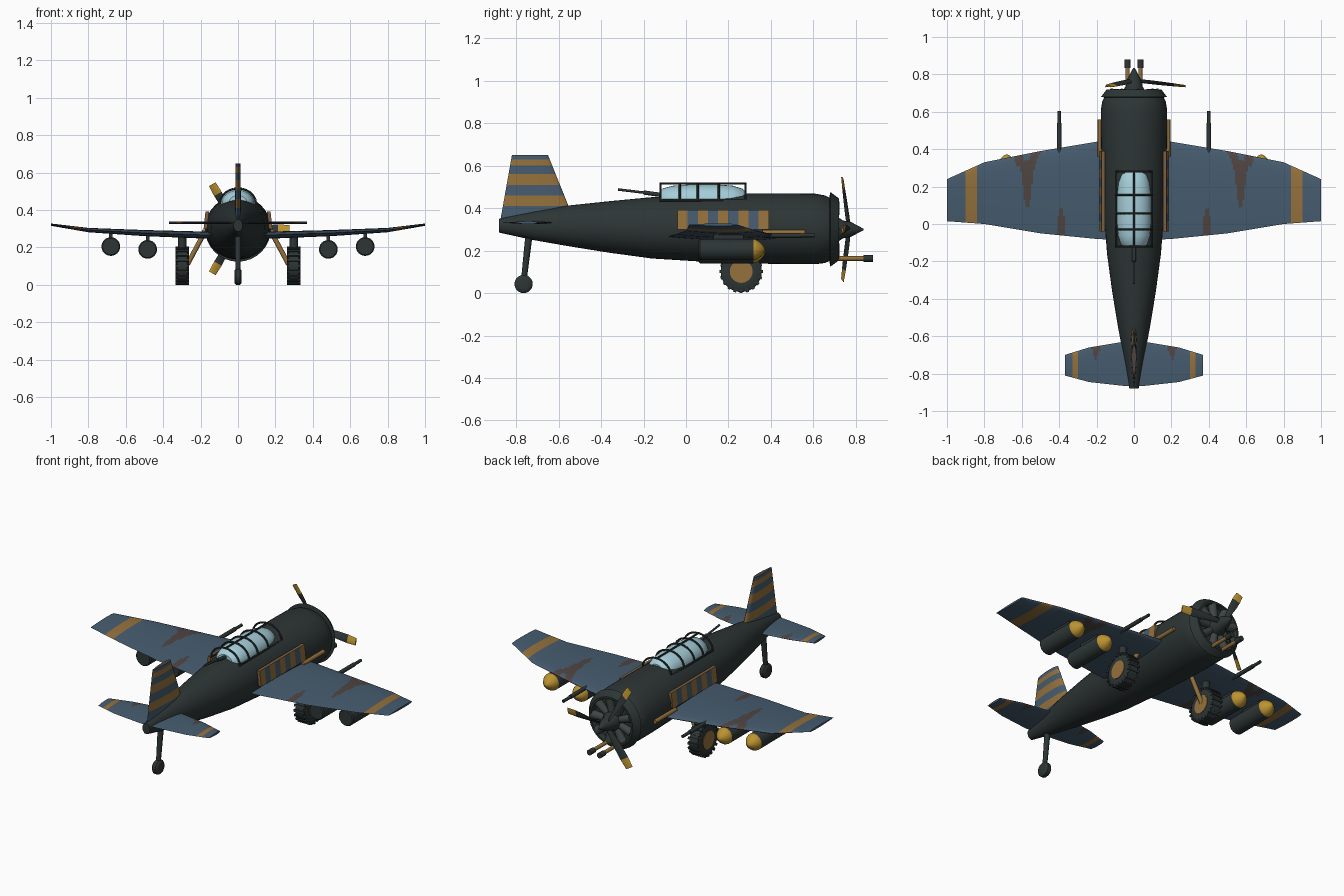
import bpy, bmesh, math
from mathutils import Vector, Matrix

if "Cube" in bpy.data.objects:
    bpy.data.objects.remove(bpy.data.objects["Cube"])


def material(name, r, g, b):
    m = bpy.data.materials.new(name)
    m.use_nodes = True
    m.diffuse_color = (r, g, b, 1)
    m.node_tree.nodes["Principled BSDF"].inputs["Base Color"].default_value = (r, g, b, 1)
    return m


DARK = material("dark green grey", 0.026, 0.036, 0.035)
BLUE = material("slate blue", 0.062, 0.108, 0.16)
ORANGE = material("ochre", 0.30, 0.165, 0.045)
YELLOW = material("yellow", 0.50, 0.29, 0.03)
BROWN = material("camouflage brown", 0.08, 0.06, 0.055)
TAN = material("tan", 0.20, 0.11, 0.05)
GLASS = material("pale glass", 0.38, 0.62, 0.70)
STEEL = material("engine grey", 0.05, 0.062, 0.06)


def finish(name, bm, mats, rule=None, smooth=True):
    """Turn a bmesh into an object; rule(centre, normal) picks a material index."""
    bmesh.ops.recalc_face_normals(bm, faces=bm.faces)
    if rule:
        for f in bm.faces:
            f.material_index = rule(f.calc_center_median(), f.normal)
    me = bpy.data.meshes.new(name)
    bm.to_mesh(me)
    bm.free()
    ob = bpy.data.objects.new(name, me)
    bpy.context.collection.objects.link(ob)
    for m in mats:
        me.materials.append(m)
    if smooth:
        bpy.ops.object.select_all(action="DESELECT")
        bpy.context.view_layer.objects.active = ob
        ob.select_set(True)
        bpy.ops.object.shade_smooth_by_angle(angle=math.radians(35))
    return ob


def loft(bm, rings):
    """Skin a row of closed rings and cap both ends."""
    rows = [[bm.verts.new(p) for p in ring] for ring in rings]
    n = len(rows[0])
    for a, b in zip(rows, rows[1:]):
        for i in range(n):
            j = (i + 1) % n
            bm.faces.new((a[i], a[j], b[j], b[i]))
    bm.faces.new(rows[0])
    bm.faces.new(rows[-1])


def rod(bm, a, b, r1, r2=None, sides=12):
    a, b = Vector(a), Vector(b)
    m = Matrix.Translation((a + b) / 2) @ (b - a).to_track_quat("Z", "Y").to_matrix().to_4x4()
    bmesh.ops.create_cone(bm, cap_ends=True, segments=sides, radius1=r1,
                          radius2=r1 if r2 is None else r2, depth=(b - a).length, matrix=m)


def rods(name, segments, mat, sides=12):
    bm = bmesh.new()
    for s in segments:
        rod(bm, *s, sides=sides)
    return finish(name, bm, [mat])


def lathe(bm, profile, centre, axis, sides=32):
    """Spin (along, radius) pairs round the x or y axis through centre."""
    rings = []
    for d, r in profile:
        ring = []
        for k in range(sides):
            t = math.tau * k / sides
            c, s = r * math.cos(t), r * math.sin(t)
            ring.append(Vector(centre) + Vector((d, c, s) if axis == "x" else (c, d, s)))
        rings.append(ring)
    loft(bm, rings)


def lerp(table, x):
    """Read a row of values from a station table."""
    for a, b in zip(table, table[1:]):
        if x <= b[0]:
            t = (x - a[0]) / (b[0] - a[0])
            return [p + (q - p) * t for p, q in zip(a[1:], b[1:])]
    return table[-1][1:]


def section(front, back, half, n=16):
    """Lens aerofoil loop of (chord position, offset)."""
    out = []
    for k in range(2 * n):
        t = math.pi * k / n
        u = (1 - math.cos(t)) / 2
        shape = 1.9 * math.sqrt(u) * (1 - u) ** 0.9 if u > 0 else 0
        out.append((front + (back - front) * u, half * (shape + 0.02) * (1 if k <= n else -1)))
    return out


# Fuselage: y, bottom, top, half width
body = [(-0.88, 0.285, 0.35, 0.025), (-0.72, 0.25, 0.385, 0.053), (-0.56, 0.222, 0.412, 0.084),
        (-0.36, 0.19, 0.433, 0.117), (-0.16, 0.163, 0.452, 0.144), (0.08, 0.148, 0.466, 0.163),
        (0.3, 0.14, 0.47, 0.173), (0.5, 0.136, 0.47, 0.177), (0.61, 0.136, 0.468, 0.177),
        (0.655, 0.142, 0.46, 0.17), (0.685, 0.155, 0.445, 0.155)]
bm = bmesh.new()
loft(bm, [[(w * math.cos(math.tau * k / 40), y, (lo + hi) / 2 + (hi - lo) / 2 * math.sin(math.tau * k / 40))
           for k in range(40)] for y, lo, hi, w in body])
finish("fuselage", bm, [DARK])

# Cowl lip, engine and spinner
nose = Vector((0, 0, 0.3))
bm = bmesh.new()
lathe(bm, [(0.675, 0.15), (0.68, 0.176), (0.72, 0.146), (0.72, 0.135), (0.686, 0.13)], nose, "y")
finish("cowl_lip", bm, [DARK])
cylinders = []
for k in range(9):
    d = Vector((math.cos(math.tau * k / 9), 0, math.sin(math.tau * k / 9)))
    c = nose + Vector((0, 0.698, 0))
    cylinders.append((c + d * 0.03, c + d * 0.132, 0.018, 0.026))
rods("engine_cylinders", cylinders, STEEL)
bm = bmesh.new()
lathe(bm, [(0.68, 0.055), (0.72, 0.055), (0.74, 0.042), (0.775, 0.036), (0.835, 0.004)], nose, "y", 20)
finish("spinner", bm, [DARK])

# Propeller blades with painted tips
blade = [(0.02, 0.011, 60), (0.08, 0.016, 40), (0.15, 0.022, 25), (0.215, 0.024, 18), (0.275, 0.021, 14)]
bm = bmesh.new()
for k in range(3):
    t = math.tau * k / 3
    d, side = Vector((math.cos(t), 0, math.sin(t))), Vector((-math.sin(t), 0, math.cos(t)))
    rings = []
    for r, half, pitch in blade:
        p = math.radians(pitch)
        chord = side * math.cos(p) + Vector((0, math.sin(p), 0))
        flat = Vector((0, math.cos(p), 0)) - side * math.sin(p)
        c = nose + d * r + Vector((0, 0.768 - 0.11 * r, 0))
        rings.append([c + chord * u + flat * v for u, v in section(-half, half, 0.005, 5)])
    loft(bm, rings)
finish("propeller", bm, [DARK, YELLOW], lambda c, n: int((c - nose - Vector((0, c.y, 0))).length > 0.217))

# Main wing: x, leading y, trailing y, centre z, half thickness
wing = [(0, 0.45, -0.09, 0.264, 0.024), (0.2, 0.44, -0.08, 0.267, 0.024), (0.5, 0.39, -0.05, 0.277, 0.021),
        (0.8, 0.33, 0.0, 0.293, 0.015), (1.0, 0.24, 0.015, 0.322, 0.008)]


def wing_paint(c, n):
    x, y = abs(c.x), c.y
    if 0.84 < x < 0.90:
        return 1
    trunk = 0.1 < y < 0.34 and abs(x - 0.57) < 0.012 + 0.12 * (y - 0.1)
    arms = y > 0.3 and min(abs(x - 0.6 - 0.3 * (y - 0.3)), abs(x - 0.57 + 0.6 * (y - 0.3))) < 0.025
    streak = -0.07 < y < 0.09 and abs(x - 0.39) < 0.022 * min(1, (0.1 - y) / 0.08)
    return 2 if trunk or arms or streak else 0


bm = bmesh.new()
rings = []
for k in range(-100, 101):
    x = k / 100
    lead, trail, z, half = lerp(wing, abs(x))
    rings.append([(x, y, z + h) for y, h in section(lead, trail, half)])
loft(bm, rings)
finish("wing", bm, [BLUE, ORANGE, BROWN], wing_paint)

# Tailplane: x, leading y, trailing y
tail = [(0, -0.62, -0.868), (0.06, -0.63, -0.865), (0.24, -0.66, -0.845), (0.37, -0.70, -0.81)]
bm = bmesh.new()
rings = []
for k in range(-37, 38):
    lead, trail = lerp(tail, abs(k) / 100)
    rings.append([(k / 100, y, 0.332 + h) for y, h in section(lead, trail, 0.009, 12)])
loft(bm, rings)
finish("tailplane", bm, [BLUE, ORANGE, BROWN], lambda c, n: 1 if 0.30 < abs(c.x) < 0.33 else
       2 if c.y > -0.73 and abs(abs(c.x) - 0.205) < 0.022 * (c.y + 0.74) / 0.07 else 0)

# Striped fin
bands = [(0.41, 0.46), (0.51, 0.56), (0.6, 0.63)]
bm = bmesh.new()
rings = []
for k in range(32):
    z = 0.34 + k / 100
    u = (z - 0.34) / 0.31
    rings.append([(h, y, z) for y, h in section(-0.525 - 0.125 * u, -0.875 + 0.055 * u, 0.022 - 0.006 * u, 12)])
loft(bm, rings)
finish("fin", bm, [BLUE, ORANGE, BROWN], lambda c, n: 2 if n.z > 0.9 else
       int(any(a < c.z < b for a, b in bands)))

# Canopy glass: y, half width, top
glass = [(-0.125, 0.05, 0.478), (-0.11, 0.07, 0.493), (-0.06, 0.086, 0.506), (0.02, 0.092, 0.512),
         (0.14, 0.092, 0.512), (0.22, 0.084, 0.506), (0.265, 0.07, 0.492), (0.28, 0.05, 0.478)]
bm = bmesh.new()
loft(bm, [[(w * math.cos(math.tau * k / 28), y, 0.435 + (top - 0.435) * math.sin(math.tau * k / 28))
           for k in range(28)] for y, w, top in glass])
finish("canopy_glass", bm, [GLASS])

# Canopy frames
frames = []
for y in (-0.12, -0.03, 0.055, 0.155, 0.28):
    arc = [Vector((0.096 * math.cos(math.pi * k / 12), y, 0.437 + 0.079 * math.sin(math.pi * k / 12)))
           for k in range(13)]
    frames += [(a, b, 0.0055) for a, b in zip(arc, arc[1:])]
for x, z in ((0, 0.516), (0.096, 0.437), (-0.096, 0.437)):
    frames.append(((x, -0.125, z), (x, 0.285, z), 0.0055))
rods("canopy_frames", frames, DARK, 8)

# Rear gun, nose guns, wing guns
rods("rear_gun", [((0, -0.32, 0.488), (0, -0.12, 0.464), 0.006), ((0, -0.2, 0.474), (0, -0.1, 0.46), 0.01)], DARK)
sides = (-1, 1)
rods("nose_gun_barrels", [((s * 0.034, 0.6, 0.163), (s * 0.034, 0.84, 0.163), 0.011) for s in sides], ORANGE)
rods("nose_gun_muzzles", [((s * 0.034, 0.835, 0.163), (s * 0.034, 0.88, 0.163), 0.016) for s in sides], DARK)
rods("wing_guns", [((s * 0.4, 0.36, 0.272), (s * 0.4, y, 0.272), r)
                   for s in sides for y, r in ((0.54, 0.012), (0.605, 0.009))], DARK)
rods("exhaust_pipes", [((s * 0.182, 0.36, 0.285), (s * 0.182, 0.56, 0.285), 0.012) for s in sides], ORANGE)

for s, label in ((-1, "right"), (1, "left")):
    # Striped side panel, leaning in towards the top
    bm = bmesh.new()
    rings = []
    for k in range(10):
        y = -0.04 + 0.43 * k / 9
        rings.append([(s * x, y, z) for x, z in ((0.165, 0.3), (0.184, 0.3), (0.174, 0.392), (0.155, 0.392))])
    loft(bm, rings)
    finish(label + "_side_panel", bm, [ORANGE, BLUE, TAN], lambda c, n: 2 if abs(n.x) < 0.6 else
           int((c.y + 0.04) / 0.43 * 9) % 2, smooth=False)

    # Main wheel with tread blocks, hub and leg
    axle = Vector((s * 0.298, 0.26, 0.102))
    bm = bmesh.new()
    lathe(bm, [(-0.034, 0.06), (-0.034, 0.085), (-0.026, 0.097), (0.026, 0.097), (0.034, 0.085), (0.034, 0.06)],
          axis="x", centre=axle)
    for k in range(20):
        turn = Matrix.Rotation(math.tau * k / 20, 4, "X")
        bmesh.ops.create_cube(bm, size=1, matrix=Matrix.Translation(axle) @ turn
                              @ Matrix.Translation((0, 0, 0.093)) @ Matrix.Diagonal((0.072, 0.014, 0.018, 1)))
    finish(label + "_tyre", bm, [DARK])
    hub = Vector((0.037, 0, 0))
    rods(label + "_hub", [(axle - hub, axle + hub, 0.054)], ORANGE, 24)
    rods(label + "_gear_leg", [((s * 0.27, 0.26, 0.11), (s * 0.19, 0.26, 0.26), 0.013)], ORANGE)
    rods(label + "_gear_mount", [((s * 0.298, 0.26, 0.19), (s * 0.298, 0.26, 0.27), 0.022)], DARK)

    # Bombs with coloured noses and pylons
    for place, x, z in (("inner", 0.483, 0.19), ("outer", 0.68, 0.205)):
        bm = bmesh.new()
        lathe(bm, [(0.06, 0.044), (0.066, 0.05), (0.318, 0.05), (0.33, 0.047), (0.35, 0.034), (0.364, 0.018),
                   (0.372, 0.004)], (s * x, 0, z), "y", 24)
        bmesh.ops.create_cube(bm, size=1, matrix=Matrix.Translation((s * x, 0.2, z + 0.055))
                              @ Matrix.Diagonal((0.02, 0.14, 0.06, 1)))
        finish(f"{label}_{place}_bomb", bm, [DARK, YELLOW], lambda c, n: int(c.y > 0.319))

# Tail wheel and strut
rods("tail_strut", [((0, -0.74, 0.27), (0, -0.765, 0.05), 0.017, 0.013)], DARK)
bm = bmesh.new()
lathe(bm, [(-0.02, 0.025), (-0.018, 0.035), (-0.01, 0.043), (0.01, 0.043), (0.018, 0.035), (0.02, 0.025)],
      (0, -0.765, 0.043), "x", 24)
finish("tail_wheel", bm, [DARK])
